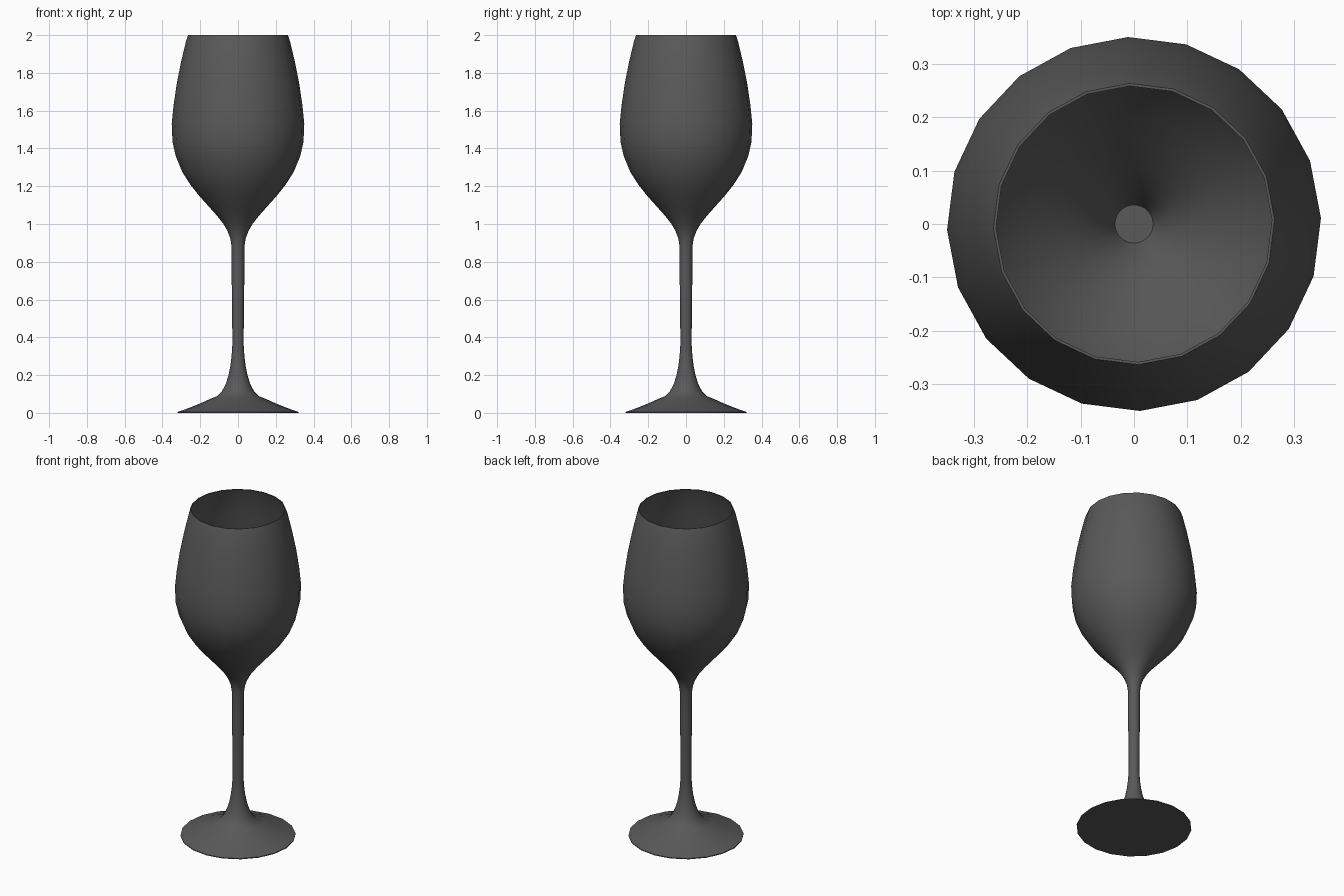
import bpy, bmesh, math

SIDES = 20
TURN = math.radians(1.8)

old = bpy.data.objects.get("Cube")
if old:
    bpy.data.objects.remove(old, do_unlink=True)

# Single dark grey material
mat = bpy.data.materials.new("dark grey")
mat.use_nodes = True
GREY = (0.1, 0.1, 0.1, 1)
mat.diffuse_color = GREY
mat.node_tree.nodes["Principled BSDF"].inputs["Base Color"].default_value = GREY


def lathe(name, profile, cap_start=False, cap_end=False):
    """Spin a (radius, height) profile around z."""
    bm = bmesh.new()
    rings = []
    for r, z in profile:
        rings.append([bm.verts.new((r * math.cos(TURN + math.tau * i / SIDES),
                                    r * math.sin(TURN + math.tau * i / SIDES), z))
                      for i in range(SIDES)])
    for a, b in zip(rings, rings[1:]):
        for i in range(SIDES):
            j = (i + 1) % SIDES
            bm.faces.new((a[i], a[j], b[j], b[i]))
    if cap_start:
        bm.faces.new(rings[0][::-1])
    if cap_end:
        bm.faces.new(rings[-1])
    mesh = bpy.data.meshes.new(name)
    bm.to_mesh(mesh)
    bm.free()
    mesh.materials.append(mat)
    obj = bpy.data.objects.new(name, mesh)
    bpy.context.collection.objects.link(obj)
    bpy.ops.object.select_all(action='DESELECT')
    bpy.context.view_layer.objects.active = obj
    obj.select_set(True)
    bpy.ops.object.shade_smooth_by_angle(angle=math.radians(40))
    return obj


# Outer silhouette from the foot, up the stem, to the rim
foot = [(0.32, 0), (0.32, 0.005), (0.26, 0.026), (0.2, 0.05), (0.15, 0.073),
        (0.112, 0.088), (0.085, 0.115), (0.066, 0.15), (0.05, 0.2), (0.04, 0.25), (0.034, 0.3)]
stem = [(0.03, 0.36), (0.031, 0.55), (0.034, 0.73), (0.034, 0.88)]
bowl_outside = [(0.04, 0.92), (0.054, 0.96), (0.077, 1.0), (0.112, 1.045), (0.157, 1.095),
                (0.206, 1.15), (0.25, 1.205), (0.295, 1.275), (0.33, 1.36), (0.347, 1.435),
                (0.351, 1.53), (0.341, 1.63), (0.324, 1.745), (0.3, 1.865), (0.275, 1.97),
                (0.264, 2)]

# Thin wall: the inside follows the outside, slightly inset, down to a small flat floor
bowl_inside = [(r - 0.005, z + 0.004) for r, z in bowl_outside[1:-1]]
bowl_inside = [(0.259, 2)] + bowl_inside[::-1] + [(0.036, 0.935)]

lathe("wine_glass", foot + stem + bowl_outside + bowl_inside, cap_start=True, cap_end=True)
